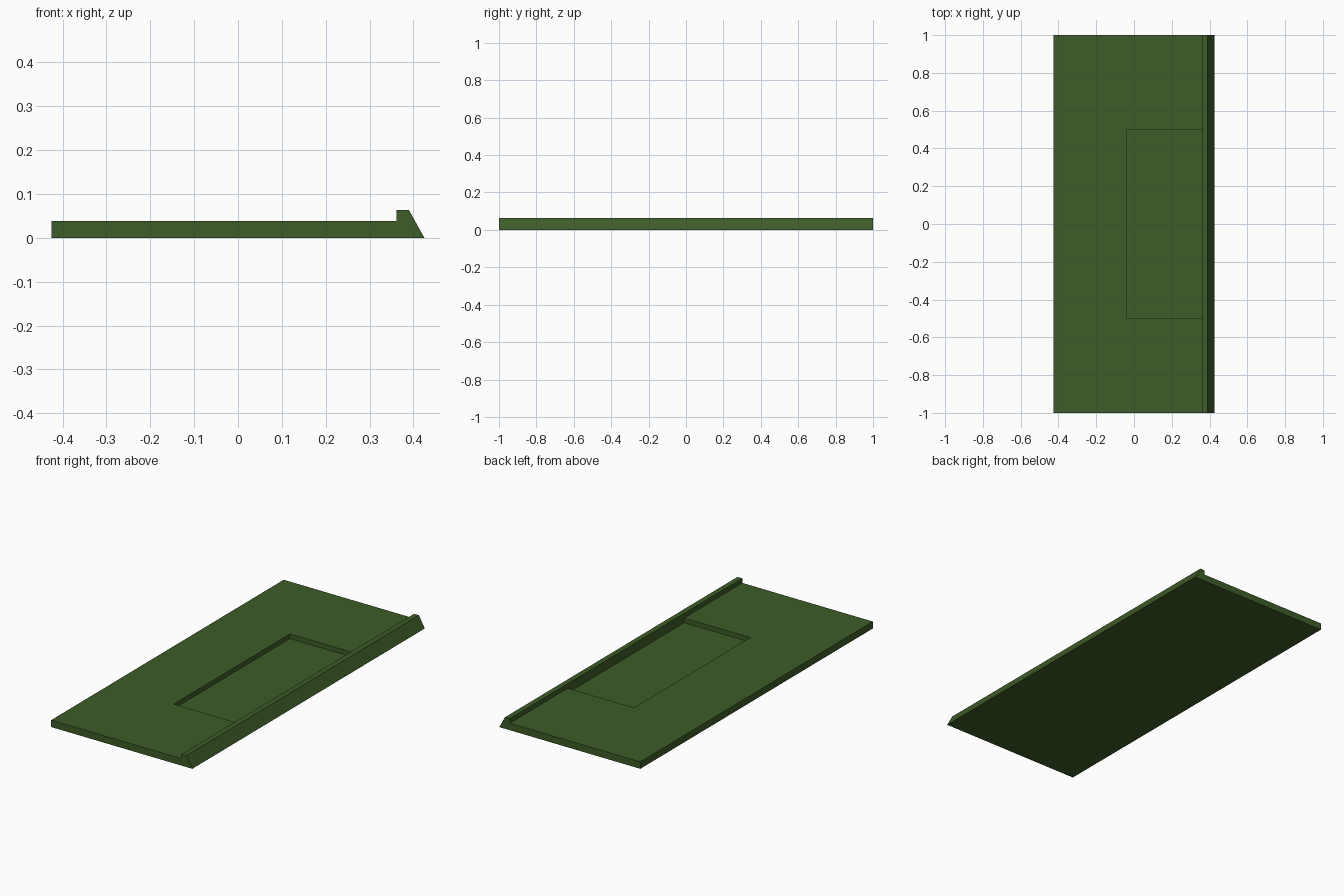
import bpy
import bmesh

if "Cube" in bpy.data.objects:
    bpy.data.objects.remove(bpy.data.objects["Cube"])

green = bpy.data.materials.new("dark green")
green.diffuse_color = (0.048, 0.107, 0.021, 1.0)
green.use_nodes = True
green.node_tree.nodes["Principled BSDF"].inputs["Base Color"].default_value = green.diffuse_color


def finish(bm, name):
    bmesh.ops.recalc_face_normals(bm, faces=bm.faces)
    mesh = bpy.data.meshes.new(name)
    bm.to_mesh(mesh)
    bm.free()
    mesh.materials.append(green)
    obj = bpy.data.objects.new(name, mesh)
    bpy.context.collection.objects.link(obj)
    return obj


# Panel with raised, bevelled lip: cross-section extruded along y
profile = [(-0.425, 0), (0.425, 0), (0.39, 0.063), (0.361, 0.063),
           (0.361, 0.038), (-0.425, 0.038)]
bm = bmesh.new()
face = bm.faces.new([bm.verts.new((x, -1, z)) for x, z in profile])
ext = bmesh.ops.extrude_face_region(bm, geom=[face])
bmesh.ops.translate(bm, vec=(0, 2, 0),
                    verts=[g for g in ext["geom"] if isinstance(g, bmesh.types.BMVert)])
panel = finish(bm, "lipped_panel")

# Cutter for the shallow pocket beside the lip
x0, x1, z0, z1 = -0.037, 0.361, 0.0125, 0.0505
bm = bmesh.new()
bmesh.ops.create_cube(bm, size=1)
bmesh.ops.scale(bm, vec=(x1 - x0, 1.0, z1 - z0), verts=bm.verts)
bmesh.ops.translate(bm, vec=((x0 + x1) / 2, 0, (z0 + z1) / 2), verts=bm.verts)
cutter = finish(bm, "pocket_cutter")

# Cut the pocket and drop the helper
cut = panel.modifiers.new("pocket", "BOOLEAN")
cut.operation = "DIFFERENCE"
cut.solver = "EXACT"
cut.object = cutter
bpy.context.view_layer.objects.active = panel
panel.select_set(True)
bpy.ops.object.modifier_apply(modifier=cut.name)
bpy.data.objects.remove(cutter, do_unlink=True)
